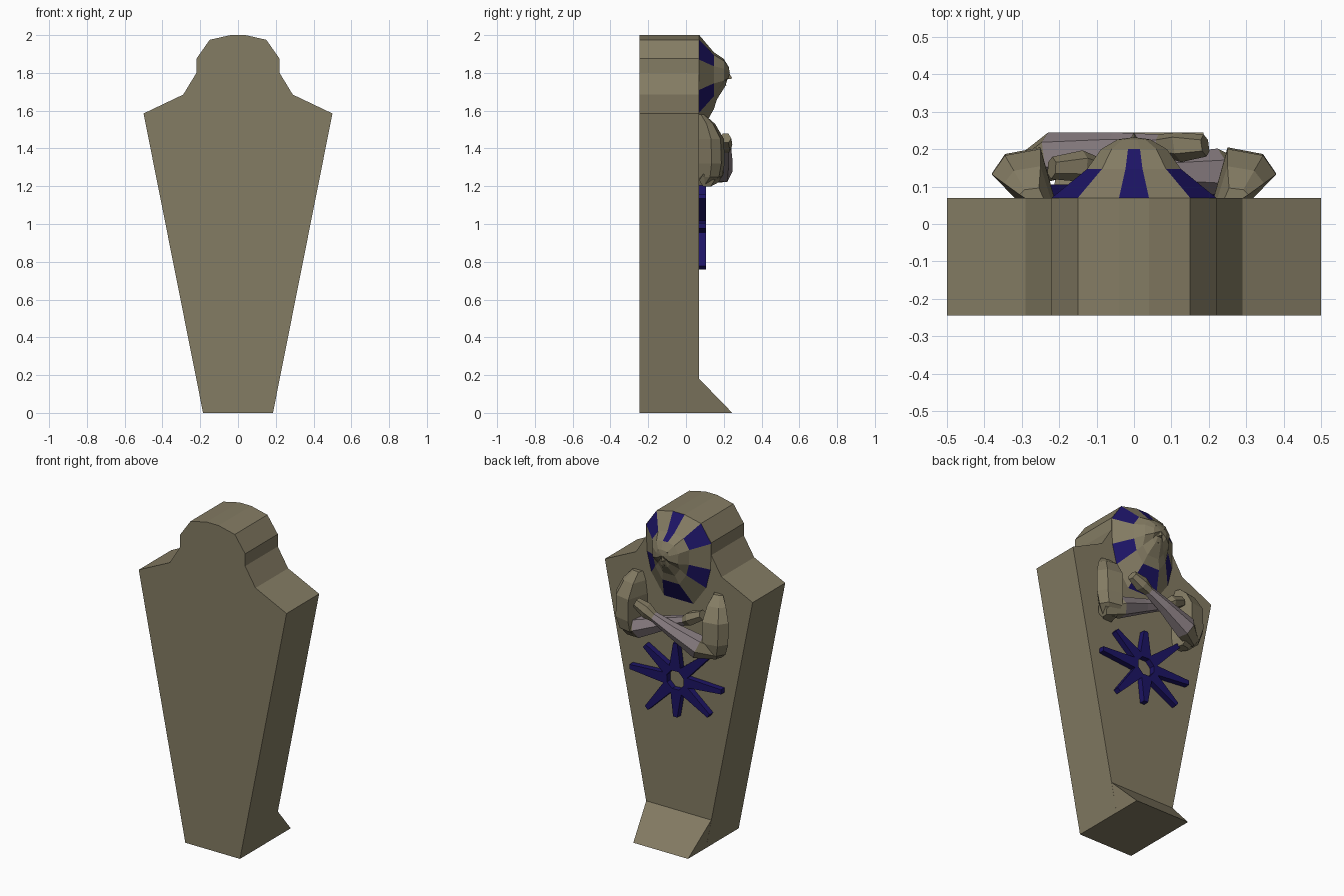
import bpy, bmesh, math
from mathutils import Vector

if "Cube" in bpy.data.objects:
    bpy.data.objects.remove(bpy.data.objects["Cube"])


def material(name, rgb):
    m = bpy.data.materials.new(name)
    m.diffuse_color = (*rgb, 1)
    m.use_nodes = True
    m.node_tree.nodes["Principled BSDF"].inputs["Base Color"].default_value = m.diffuse_color
    return m


STONE = material("stone", (0.23, 0.20, 0.125))
BLUE = material("blue", (0.012, 0.007, 0.13))
SKIN = material("dusty_mauve", (0.26, 0.215, 0.23))


def build(name, verts, faces, mats, ids=None, depth=0):
    bm = bmesh.new()
    vs = [bm.verts.new(v) for v in verts]
    for i, f in enumerate(faces):
        bm.faces.new([vs[k] for k in f]).material_index = ids[i] if ids else 0
    if depth:
        r = bmesh.ops.extrude_face_region(bm, geom=bm.faces[:], use_keep_orig=True)
        moved = [g for g in r["geom"] if isinstance(g, bmesh.types.BMVert)]
        bmesh.ops.translate(bm, verts=moved, vec=(0, depth, 0))
    bmesh.ops.recalc_face_normals(bm, faces=bm.faces[:])
    me = bpy.data.meshes.new(name)
    bm.to_mesh(me)
    bm.free()
    for m in mats:
        me.materials.append(m)
    ob = bpy.data.objects.new(name, me)
    bpy.context.collection.objects.link(ob)
    return ob


def loft(name, rings, mats, band_ids=None):
    n = len(rings[0])
    verts = [v for r in rings for v in r]
    faces, ids = [], []
    for j in range(len(rings) - 1):
        for i in range(n):
            k = (i + 1) % n
            faces.append((j * n + i, j * n + k, (j + 1) * n + k, (j + 1) * n + i))
            ids.append(band_ids[j] if band_ids else 0)
    faces += [tuple(range(n)), tuple(range(len(verts) - n, len(verts)))]
    ids += [0, 0]
    return build(name, verts, faces, mats, ids)


# Coffin body: half outline mirrored, then extruded in depth
half = [(.185, 0), (.5, 1.585), (.29, 1.685), (.22, 1.80), (.22, 1.875), (.15, 1.975), (.04, 2.0)]
outline = half + [(-x, z) for x, z in reversed(half)]
build("coffin_body", [(x, -.245, z) for x, z in outline], [tuple(range(len(outline)))],
      [STONE], depth=.315)

# Sloping foot wedge
build("foot_wedge",
      [(s * w, y, z) for s in (-1, 1) for w, y, z in ((.185, .07, 0), (.185, .245, 0), (.22, .07, .18))],
      [(0, 1, 2), (3, 4, 5), (0, 1, 4, 3), (1, 2, 5, 4), (2, 0, 3, 5)], [STONE])

# Striped headdress: concentric rings with alternating sectors, closing on the face
rim = [(.04, 2.0), (.15, 1.975), (.22, 1.87), (.215, 1.71), (.185, 1.59), (.1, 1.47)]
rim = rim + [(-x, z) for x, z in reversed(rim)]
N, CZ = len(rim), 1.79
verts, faces, ids = [], [], []
for scale, y, drop in ((1, .07, 0), (.57, .147, 0), (.4, .2, .035), (.2, .226, .02)):
    for x, z in rim:
        verts.append((x * scale, y - (drop if z < 1.6 else 0), CZ + (z - CZ) * scale))
for j in range(3):
    for i in range(N):
        k = (i + 1) % N
        faces.append((j * N + i, j * N + k, (j + 1) * N + k, (j + 1) * N + i))
        ids.append(1 if (j == 0 and i % 2 == 1) or (j == 1 and i == N - 1) else 0)
verts.append((0, .232, CZ + .01))
for i in range(N):
    faces.append((3 * N + i, 3 * N + (i + 1) % N, 4 * N))
    ids.append(0)
build("headdress", verts, faces, [STONE, BLUE], ids)

# Face details: nose, lips and brows
build("nose", [(0, .22, 1.815), (-.02, .21, 1.765), (.02, .21, 1.765), (0, .245, 1.77)],
      [(0, 1, 3), (0, 3, 2), (1, 2, 3), (0, 2, 1)], [STONE])


def ridge(name, a, b, h, out):
    a, b = Vector(a), Vector(b)
    m = (a + b) / 2
    build(name, [a, b, m + Vector((0, 0, h)), m - Vector((0, 0, h)), m + Vector((0, out, 0))],
          [(0, 2, 4), (2, 1, 4), (1, 3, 4), (3, 0, 4), (0, 3, 1, 2)], [STONE])


ridge("lips", (-.025, .195, 1.735), (.025, .195, 1.735), .01, .02)
for s, side in ((1, "left"), (-1, "right")):
    ridge("brow_" + side, (s * .012, .222, 1.825), (s * .05, .212, 1.825), .01, .012)

# Upper arms: five-sided section swept down from the shoulder to the elbow
section = [(.21, .06), (.25, .205), (.345, .187), (.38, .135), (.31, .06)]
for s, side in ((1, "left"), (-1, "right")):
    rings = []
    for z, sx, sy, cx in ((1.58, .4, .25, .27), (1.53, .75, .65, .28), (1.45, 1, .97, .29),
                          (1.32, 1, 1, .29), (1.25, .85, .9, .28), (1.205, .5, .5, .26)):
        rings.append([(s * (cx + (x - .29) * sx), .06 + (y - .06) * sy, z) for x, y in section])
    loft("upper_arm_" + side, rings, [STONE])


# Crossed forearms ending in fists
def forearm(name, path):
    pts = [Vector(p[:3]) for p in path]
    d = (pts[-1] - pts[0]).normalized()
    u = d.cross(Vector((0, 1, 0))).normalized()
    w = u.cross(d)
    rings = []
    for p, (_, _, _, r) in zip(pts, path):
        ring = []
        for i in range(6):
            a = math.tau * (i + .5) / 6
            v = p + u * r * math.cos(a) + w * r * math.sin(a)
            v.y = max(.05, min(v.y, .245))
            ring.append(v)
        rings.append(ring)
    loft(name, rings, [STONE, SKIN], [0, 1, 1, 0, 0])


forearm("forearm_over", [(-.32, .13, 1.25, .04), (-.22, .185, 1.28, .068), (-.05, .205, 1.35, .043),
                         (.07, .21, 1.40, .03), (.12, .21, 1.425, .045), (.19, .21, 1.455, .03)])
forearm("forearm_under", [(.32, .11, 1.23, .04), (.22, .14, 1.27, .062), (.05, .14, 1.34, .043),
                          (-.1, .15, 1.40, .03), (-.14, .155, 1.425, .042), (-.22, .15, 1.465, .03)])

# Eight-rayed star with an open centre
tips = [(.31, 0), (.21, .155), (0, .225), (-.235, .22), (-.31, .01), (-.225, -.16), (0, -.225), (.195, -.222)]
ang = [math.atan2(z, x) % math.tau for x, z in tips]
verts, faces = [], []
for i, (x, z) in enumerate(tips):
    prev = ang[i - 1] - (math.tau if i == 0 else 0)
    mid = (prev + ang[i]) / 2
    c, s = math.cos(mid), math.sin(mid)
    tx, tz = -math.sin(ang[i]) * .014, math.cos(ang[i]) * .014
    for px, pz in ((.06 * c, .06 * s), (.088 * c, .088 * s), (x - tx, z - tz), (x + tx, z + tz)):
        verts.append((px, .065, .99 + pz))
    b, n = i * 4, ((i + 1) % 8) * 4
    faces.append((b, b + 1, b + 2, b + 3, n + 1, n))
build("star_ornament", verts, faces, [BLUE], depth=.04)
